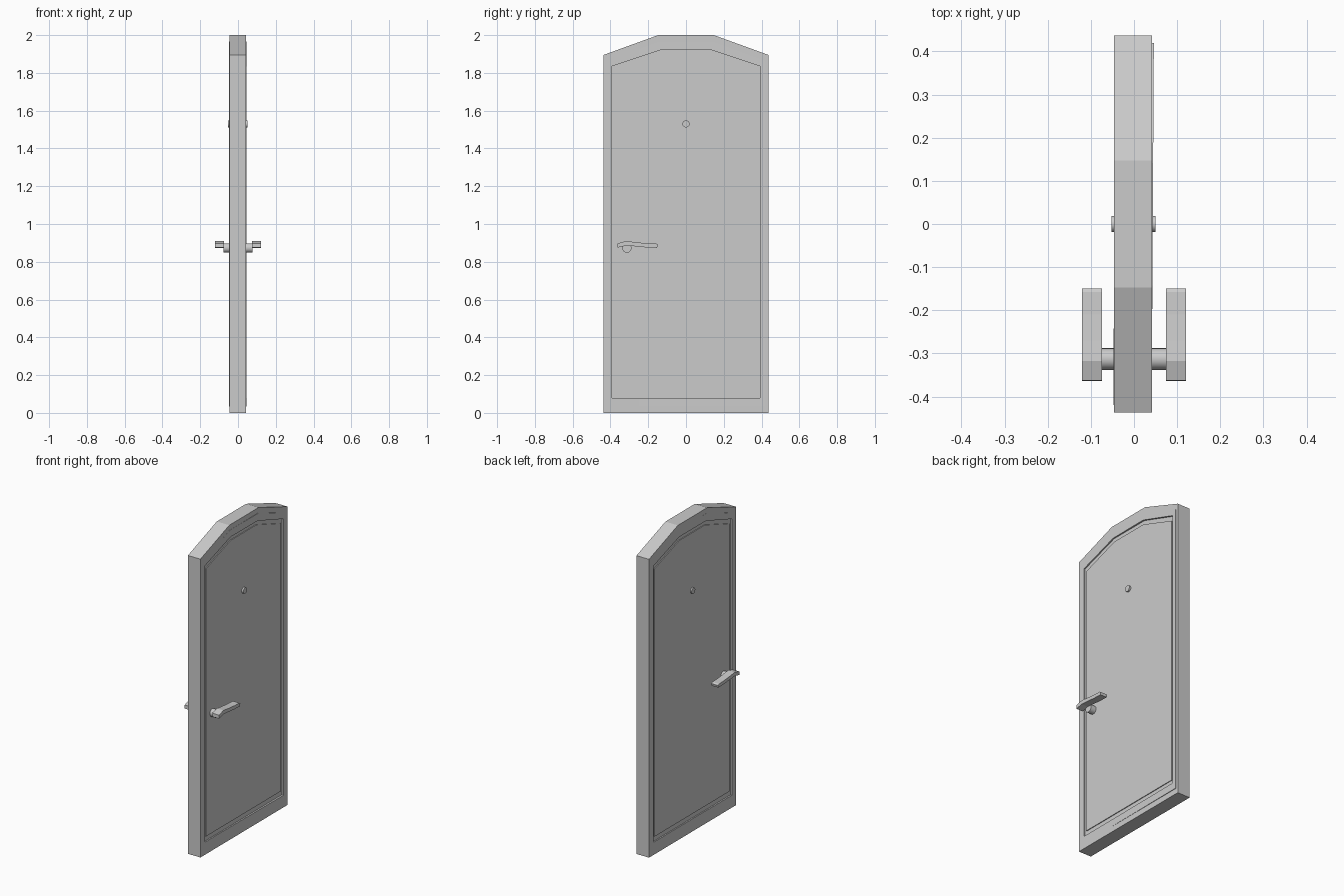
import bpy, bmesh, math
from mathutils import Matrix

if "Cube" in bpy.data.objects:
    bpy.data.objects.remove(bpy.data.objects["Cube"])


def outline(w, z0, shoulder, tw, top):
    return [(-w, z0), (w, z0), (w, shoulder), (tw, top), (-tw, top), (-w, shoulder)]


def loft(name, loops, cyclic=False):
    """Skin a list of (x, [(y, z), ...]) sections; cap the ends unless cyclic."""
    bm = bmesh.new()
    rings = [[bm.verts.new((x, y, z)) for y, z in pts] for x, pts in loops]
    pairs = list(zip(rings, rings[1:]))
    if cyclic:
        pairs.append((rings[-1], rings[0]))
    else:
        bm.faces.new(rings[0])
        bm.faces.new(rings[-1])
    for a, b in pairs:
        n = len(a)
        for i in range(n):
            j = (i + 1) % n
            bm.faces.new((a[i], a[j], b[j], b[i]))
    bmesh.ops.recalc_face_normals(bm, faces=bm.faces)
    mesh = bpy.data.meshes.new(name)
    bm.to_mesh(mesh)
    bm.free()
    ob = bpy.data.objects.new(name, mesh)
    bpy.context.collection.objects.link(ob)
    return ob


def rod(name, x0, x1, y, z, r, sides=20):
    bpy.ops.mesh.primitive_cylinder_add(vertices=sides, radius=r, depth=abs(x1 - x0),
                                        location=((x0 + x1) / 2, y, z),
                                        rotation=(0, math.pi / 2, 0))
    bpy.context.object.name = name
    bpy.ops.object.shade_smooth_by_angle()


# Door slab with a grooved panel on both faces
edge = outline(.437, 0, 1.895, .147, 2)
rim = outline(.393, .08, 1.835, .134, 1.921)
panel = outline(.377, .11, 1.81, .129, 1.896)
loft("door_slab", [(.039, panel), (.034, panel), (.034, rim), (.042, rim), (.042, edge),
                   (-.046, edge), (-.046, rim), (-.038, rim), (-.038, panel), (-.043, panel)])

# Thin moulding frame, very slightly turned so it just breaks the surface
border = outline(.42, .035, 1.865, .142, 1.967)
for name, x0, x1 in (("front_moulding", .036, .0435), ("rear_moulding", -.0455, -.04)):
    ob = loft(name, [(x0, border), (x1, border), (x1, rim), (x0, rim)], cyclic=True)
    ob.data.transform(Matrix.Rotation(-.006, 4, 'Z'))

# Lever handles on both sides
lever = [(-.364, .875), (-.363, .897), (-.318, .91), (-.27, .904), (-.21, .898),
         (-.158, .896), (-.149, .89), (-.153, .874), (-.21, .876), (-.27, .882), (-.318, .885)]
for side, s in (("front", 1), ("rear", -1)):
    rod(side + "_handle_stem", s * .03, s * .076, -.313, .873, .025)
    loft(side + "_handle_lever", [(s * .074, lever), (s * .121, lever)])

# Peephole through the slab
rod("peephole", -.052, .05, 0, 1.53, .019)
